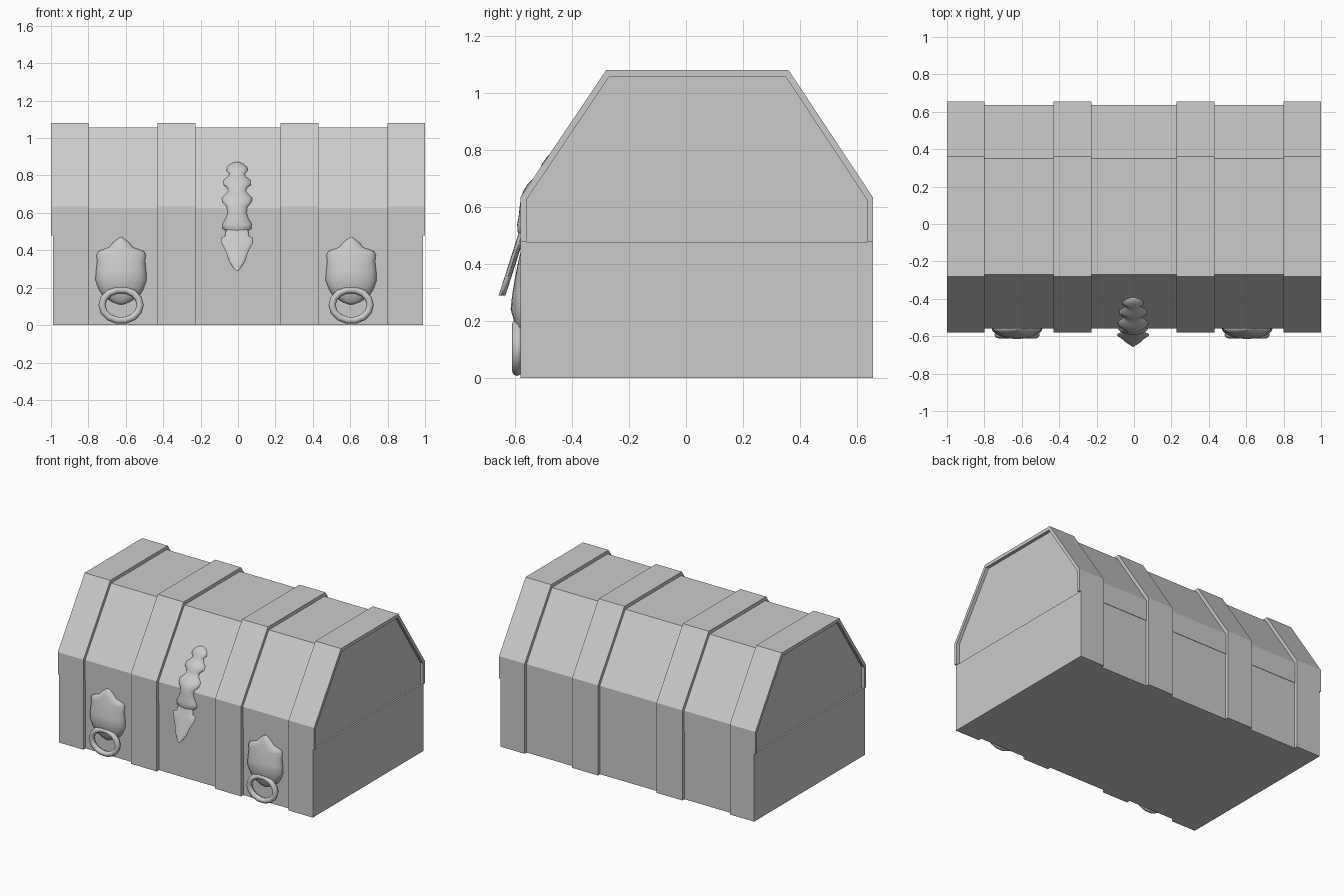
import bpy, bmesh
from math import pi, sin, cos

cube = bpy.data.objects.get("Cube")
if cube:
    bpy.data.objects.remove(cube)

grey = bpy.data.materials.new("plain_grey")
grey.use_nodes = True
COLOR = (0.6, 0.6, 0.6, 1)
grey.diffuse_color = COLOR
grey.node_tree.nodes["Principled BSDF"].inputs["Base Color"].default_value = COLOR


def finish(name, bm, smooth=False):
    bmesh.ops.recalc_face_normals(bm, faces=bm.faces)
    mesh = bpy.data.meshes.new(name)
    bm.to_mesh(mesh)
    bm.free()
    mesh.materials.append(grey)
    ob = bpy.data.objects.new(name, mesh)
    bpy.context.collection.objects.link(ob)
    if smooth:
        bpy.ops.object.select_all(action='DESELECT')
        ob.select_set(True)
        bpy.context.view_layer.objects.active = ob
        bpy.ops.object.shade_smooth_by_angle(angle=0.9)
    return ob


def prism(name, profile, x0, x1):
    """Extrude a (y, z) profile from x0 to x1."""
    bm = bmesh.new()
    face = bm.faces.new([bm.verts.new((x0, y, z)) for y, z in profile])
    out = bmesh.ops.extrude_face_region(bm, geom=[face])["geom"]
    verts = [g for g in out if isinstance(g, bmesh.types.BMVert)]
    bmesh.ops.translate(bm, verts=verts, vec=(x1 - x0, 0, 0))
    return finish(name, bm)


def loft(name, cx, rows, segs=20):
    """Stack elliptical sections given as (z, half width, centre y, half depth)."""
    bm = bmesh.new()
    rings = []
    for z, w, y, d in rows:
        rings.append([bm.verts.new((cx + w * cos(2 * pi * i / segs),
                                    y + d * sin(2 * pi * i / segs), z)) for i in range(segs)])
    for a, b in zip(rings, rings[1:]):
        for i in range(segs):
            j = (i + 1) % segs
            bm.faces.new((a[i], a[j], b[j], b[i]))
    bm.faces.new(rings[0])
    bm.faces.new(rings[-1])
    return finish(name, bm, True)


def ring(name, cx, cy, cz, rx, rz, tube, segs=14, sides=8):
    """Oval pull ring standing in the xz plane."""
    bm = bmesh.new()
    grid = []
    for i in range(segs):
        a = 2 * pi * i / segs
        grid.append([])
        for k in range(sides):
            b = 2 * pi * k / sides
            r = tube * cos(b)
            grid[-1].append(bm.verts.new((cx + (rx + r) * cos(a), cy + tube * sin(b),
                                          cz + (rz + r) * sin(a))))
    for i in range(segs):
        for k in range(sides):
            n, m = (i + 1) % segs, (k + 1) % sides
            bm.faces.new((grid[i][k], grid[n][k], grid[n][m], grid[i][m]))
    return finish(name, bm, True)


SEAM = 0.478
outer = [(-0.58, SEAM), (-0.58, 0.635), (-0.28, 1.08), (0.36, 1.08), (0.655, 0.635), (0.655, SEAM)]
inner = [(-0.56, SEAM), (-0.56, 0.625), (-0.27, 1.056), (0.35, 1.056), (0.635, 0.625), (0.635, SEAM)]


def box(y0, y1):
    return [(y0, 0), (y0, SEAM), (y1, SEAM), (y1, 0)]


# Chest body and lid panels
prism("base_body", box(-0.555, 0.632), -0.97, 0.97)
prism("lid_body", inner, -0.978, 0.978)

# Raised bands: end caps and two inner straps on each half
for side, s in (("right", -1), ("left", 1)):
    prism(side + "_base_end", box(-0.58, 0.655), s * 0.8, s * 0.99)
    prism(side + "_base_strap", box(-0.58, 0.655), s * 0.228, s * 0.43)
    prism(side + "_lid_end_band", outer + inner[::-1], s * 0.8, s)
    prism(side + "_lid_strap", outer + inner[::-1], s * 0.228, s * 0.43)

# Handle plates with pull rings
plate = [(0.11, 0.01, 0.01), (0.125, 0.05, 0.025), (0.16, 0.1, 0.035), (0.19, 0.118, 0.045),
         (0.24, 0.137, 0.06), (0.29, 0.134, 0.055), (0.34, 0.128, 0.047), (0.375, 0.132, 0.04),
         (0.395, 0.122, 0.036), (0.415, 0.065, 0.032), (0.44, 0.045, 0.026), (0.47, 0.006, 0.01)]
for side, cx in (("right", -0.625), ("left", 0.605)):
    loft(side + "_handle_plate", cx, [(z, w, -0.555, d) for z, w, d in plate])
    ring(side + "_pull_ring", cx, -0.592, 0.107, 0.102, 0.083, 0.019)

# Lobed clasp lying on the front slope of the lid
lobes = [(0.5, 0.055), (0.515, 0.078), (0.54, 0.08), (0.57, 0.062), (0.6, 0.052), (0.635, 0.058),
         (0.655, 0.078), (0.68, 0.083), (0.7, 0.062), (0.715, 0.048), (0.735, 0.055),
         (0.75, 0.075), (0.775, 0.073), (0.795, 0.047), (0.81, 0.042), (0.825, 0.058),
         (0.845, 0.055), (0.862, 0.035), (0.872, 0.012)]
loft("clasp", -0.005, [(z, w, -0.556 + 0.674 * max(0, z - 0.625), 0.012 + 0.3 * w)
                       for z, w in lobes])

# Pointed clasp tip tilting away from the front
tip = [(0.29, 0.006), (0.31, 0.025), (0.345, 0.045), (0.38, 0.055), (0.41, 0.068),
       (0.44, 0.084), (0.468, 0.085), (0.475, 0.065), (0.5, 0.06), (0.53, 0.05)]
loft("clasp_tip", -0.005, [(z, w, -0.645 + 0.32 * (z - 0.29), 0.012) for z, w in tip])
